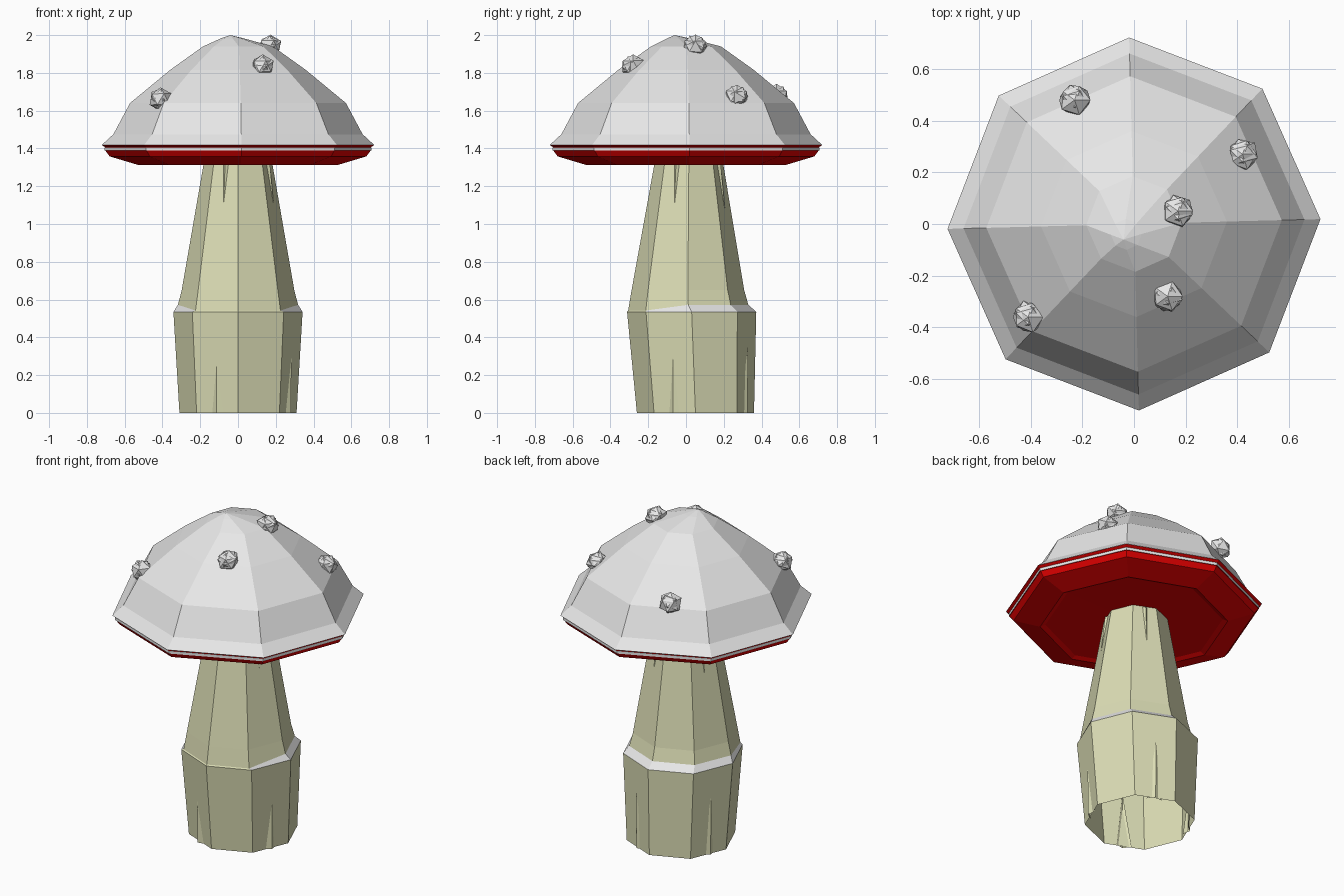
import bpy, bmesh, math, random
from mathutils import Vector

if "Cube" in bpy.data.objects:
    bpy.data.objects.remove(bpy.data.objects["Cube"])
random.seed(4)


def material(name, rgb):
    m = bpy.data.materials.new(name)
    m.diffuse_color = (*rgb, 1)
    m.use_nodes = True
    m.node_tree.nodes["Principled BSDF"].inputs["Base Color"].default_value = m.diffuse_color
    return m


WHITE = material("white", (0.8, 0.8, 0.8))
CREAM = material("cream", (0.71, 0.72, 0.46))
RED = material("red", (0.8, 0.0, 0.0))


def finish(bm, name, mats):
    me = bpy.data.meshes.new(name)
    bm.to_mesh(me)
    bm.free()
    for m in mats:
        me.materials.append(m)
    ob = bpy.data.objects.new(name, me)
    bpy.context.collection.objects.link(ob)
    return ob


def loft(name, rings, mats, bands=None, twist=0.0, rule=None, lift=None):
    """Eight-sided loft through rings (radius, z, cx, cy); radius 0 is a point."""
    bm = bmesh.new()
    n, loops = 8, []
    for k, (r, z, cx, cy) in enumerate(rings):
        if r == 0:
            loops.append([bm.verts.new((cx, cy, z))] * n)
        else:
            loops.append([bm.verts.new((cx + r * math.cos(a), cy + r * math.sin(a),
                                        z + (lift(k, a) if lift else 0)))
                          for a in (twist + i * math.tau / n for i in range(n))])
    for k in range(len(rings) - 1):
        for i in range(n):
            j = (i + 1) % n
            quad = [loops[k][i], loops[k][j], loops[k + 1][j], loops[k + 1][i]]
            f = bm.faces.new(list(dict.fromkeys(quad)))
            f.material_index = bands[k] if bands else 0
            if rule:
                f.material_index = rule(k, f.calc_center_median())
    bm.normal_update()
    return finish(bm, name, mats)


# Stem: open bottom, bulging base, tapered neck, pale ledge that thins out at the front
loft("stem", [(0.31, 0, 0, 0.05), (0.342, 0.535, 0, 0.03), (0.318, 0.572, 0, 0.012),
              (0.298, 0.65, 0, 0.01), (0.18, 1.33, 0, 0.015)], [CREAM, WHITE],
     rule=lambda k, c: 1 if k == 1 and c.y > -0.2 else 0,
     lift=lambda k, a: -0.03 if k == 2 and math.sin(a) < -0.1 else 0)

# Shallow wedge folds on alternate faces of the stem base and neck
bm = bmesh.new()


def fold(ang, z_tip, z_base, r_tip, r_base, cy, half):
    def p(a, r, z):
        return bm.verts.new((r * math.cos(a), cy + r * math.sin(a), z))
    a = math.radians(ang)
    tip = p(a, r_tip, z_tip)
    left, mid, right = (p(a + d * half, r_base + b, z_base)
                        for d, b in ((-1, -0.012), (0, 0.012), (1, -0.012)))
    s = 1 if z_tip > z_base else -1
    for tri in ((left, mid, tip), (mid, right, tip)):
        bm.faces.new(tri if s > 0 else tri[::-1])


for i in range(4):
    ang = i * 90 - 22
    fold(ang, 0.36, 0.0, 0.306, 0.290, 0.045, 0.16)
    fold(ang, 1.08, 1.32, 0.206, 0.170, 0.015, 0.16)
finish(bm, "stem_folds", [CREAM])

# Cap dome: octagonal, flared rim, slightly off-centre peak
loft("cap_dome", [(0.722, 1.418, 0, 0), (0.66, 1.475, 0, 0),
                  (0.572, 1.64, 0, 0), (0.36, 1.815, 0, 0), (0.185, 1.94, 0, 0),
                  (0.06, 1.983, -0.03, -0.04), (0, 2.0, -0.04, -0.06)],
     [WHITE], twist=math.radians(1.5))

# Cap underside: red dish with one thin white stripe round the edge
loft("cap_underside", [(0, 1.328, 0, 0), (0.50, 1.325, 0, 0), (0.53, 1.313, 0, 0),
                       (0.68, 1.358, 0, 0), (0.702, 1.388, 0, 0), (0.706, 1.389, 0, 0),
                       (0.706, 1.406, 0, 0), (0.704, 1.407, 0, 0), (0.721, 1.418, 0, 0)],
     [RED, WHITE], bands=[0, 0, 0, 0, 0, 1, 0, 0], twist=math.radians(1.5))

# Warts: small lumps on the cap, each two crossed faceted balls
spots = [(0.17, 0.05, 1.94), (0.13, -0.28, 1.835), (-0.41, -0.36, 1.66),
         (-0.23, 0.48, 1.675), (0.42, 0.27, 1.675)]
for i, s in enumerate(spots):
    bm = bmesh.new()
    for radius, turn in ((0.064, 0.0), (0.061, 0.5)):
        ball = bmesh.ops.create_icosphere(bm, subdivisions=1, radius=radius)["verts"]
        for v in ball:
            x, y, z = v.co
            c, t = math.cos(turn), math.sin(turn)
            v.co = Vector((x, y * c - z * t, y * t + z * c)) * random.uniform(0.95, 1.08)
            v.co += Vector(s)
    finish(bm, f"cap_wart_{i + 1}", [WHITE])
